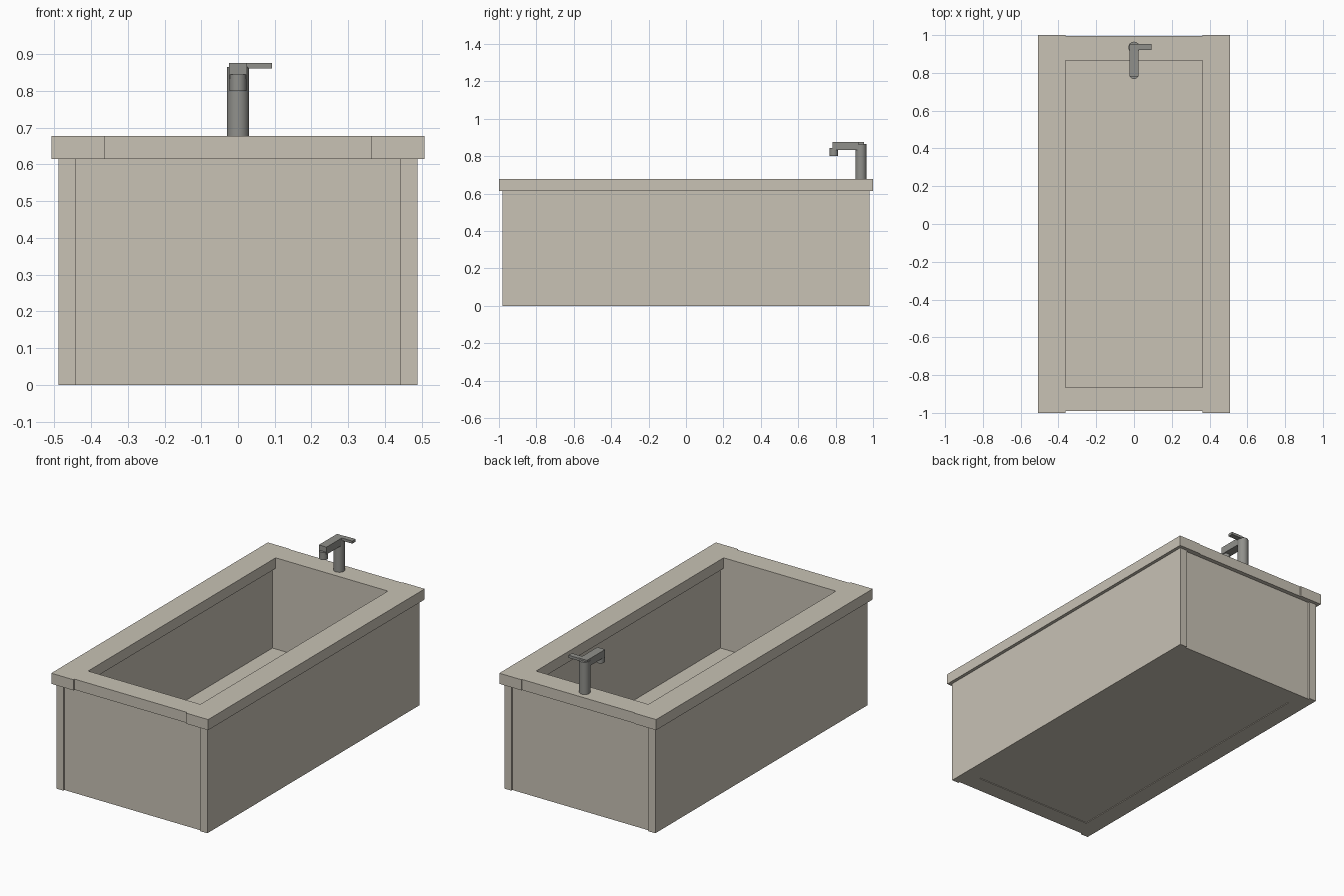
import bpy
import math

cube = bpy.data.objects.get("Cube")
if cube:
    bpy.data.objects.remove(cube, do_unlink=True)


def material(name, rgb, metallic=0.0):
    mat = bpy.data.materials.new(name)
    mat.use_nodes = True
    mat.diffuse_color = (*rgb, 1)
    bsdf = mat.node_tree.nodes["Principled BSDF"]
    bsdf.inputs["Base Color"].default_value = (*rgb, 1)
    bsdf.inputs["Roughness"].default_value = 0.6
    return mat


STONE = material("warm stone", (0.58, 0.54, 0.46))
METAL = material("grey metal", (0.28, 0.28, 0.26))


def box(name, x, y, z, mat):
    """Box given by its (low, high) range on each axis."""
    ranges = (x, y, z)
    bpy.ops.mesh.primitive_cube_add(size=1, location=[(a + b) / 2 for a, b in ranges])
    obj = bpy.context.object
    obj.scale = [b - a for a, b in ranges]
    bpy.ops.object.transform_apply(location=False, rotation=False, scale=True)
    obj.name = name
    obj.data.materials.append(mat)
    return obj


def cylinder(name, radius, y, z, mat):
    bpy.ops.mesh.primitive_cylinder_add(
        vertices=32, radius=radius, depth=z[1] - z[0], location=(0, y, sum(z) / 2))
    obj = bpy.context.object
    obj.name = name
    obj.data.materials.append(mat)
    bpy.ops.object.shade_smooth_by_angle(angle=math.radians(40))
    return obj


def span(a, b, side):
    """Range a..b, mirrored to the negative side if asked."""
    return tuple(sorted((a * side, b * side)))


BODY_TOP, RIM_TOP = 0.615, 0.677
INNER_X, INNER_Y = 0.385, 0.868
SEAM_X, OPENING_X = 0.442, 0.363

# Long sides: outer panel, inner lining and rim rail
for label, s in (("left", 1), ("right", -1)):
    box(label + "_side_panel", span(SEAM_X, 0.488, s), (-0.98, 0.98), (0, BODY_TOP), STONE)
    box(label + "_basin_wall", span(INNER_X, SEAM_X, s), (-0.97, 0.97), (0, BODY_TOP), STONE)
    box(label + "_rim", span(OPENING_X, 0.507, s), (-1, 1), (BODY_TOP, RIM_TOP), STONE)

# Short ends, set back slightly between the long sides
for label, s, rim_y in (("back", 1, 0.995), ("front", -1, 0.99)):
    box(label + "_end_panel", (-INNER_X, INNER_X), span(INNER_Y, 0.97, s), (0, BODY_TOP), STONE)
    box(label + "_rim", (-OPENING_X, OPENING_X), span(INNER_Y - 0.002, rim_y, s),
        (BODY_TOP, RIM_TOP), STONE)

# Basin floor
box("basin_floor", (-INNER_X, INNER_X), (-INNER_Y, INNER_Y), (0.004, 0.143), STONE)

# Tap: post, spout, nozzle and lever
cylinder("tap_post", 0.03, 0.935, (RIM_TOP, 0.865), METAL)
box("tap_spout", (-0.025, 0.025), (0.782, 0.95), (0.832, 0.875), METAL)
cylinder("tap_nozzle", 0.023, 0.79, (0.8, 0.845), METAL)
box("tap_lever", (0.025, 0.093), (0.922, 0.953), (0.86, 0.875), METAL)
